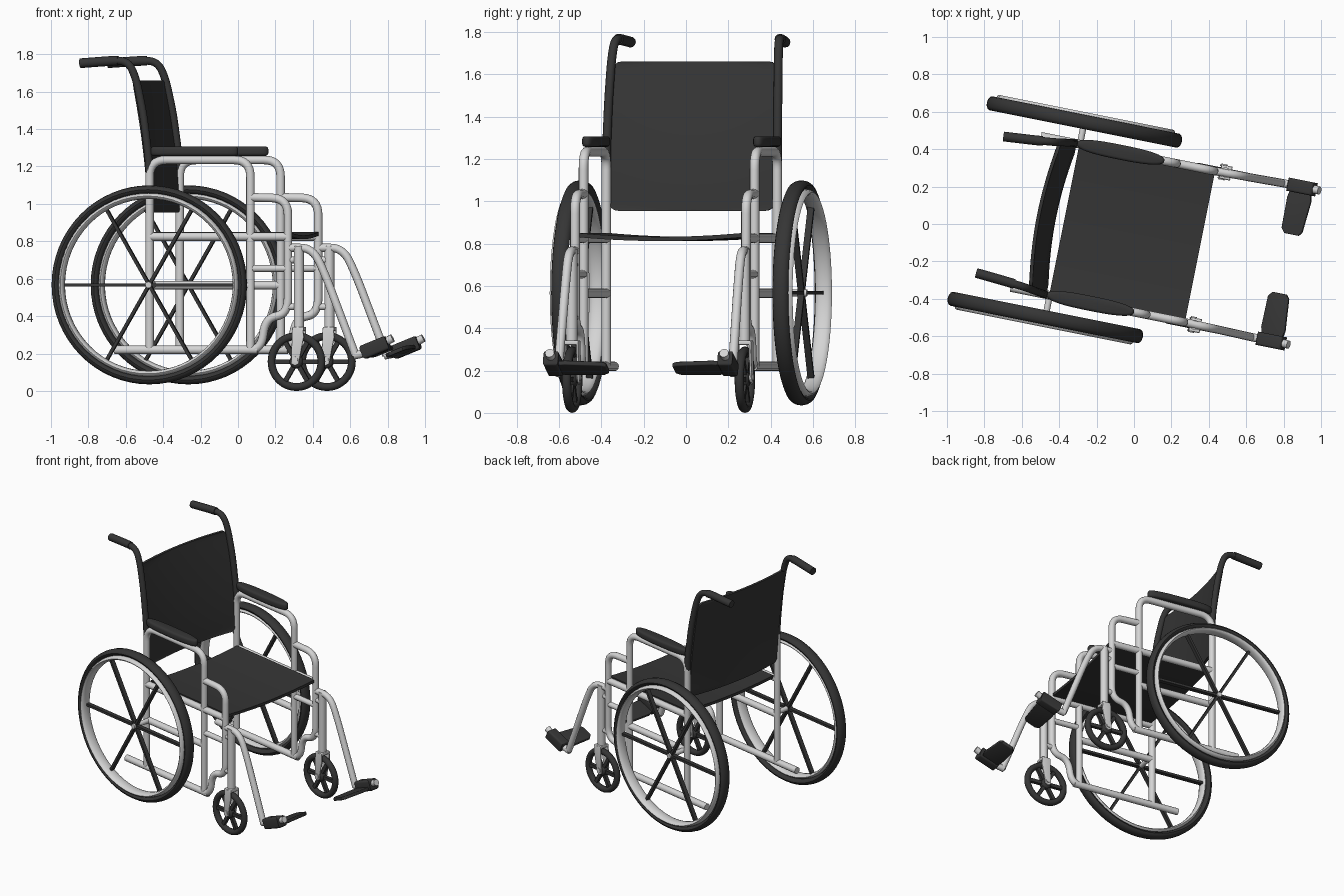
import bpy, bmesh
from math import sin, cos, pi, radians, sqrt
from mathutils import Matrix, Vector

cube = bpy.data.objects.get("Cube")
if cube:
    bpy.data.objects.remove(cube, do_unlink=True)


def material(name, c):
    m = bpy.data.materials.new(name)
    m.use_nodes = True
    m.diffuse_color = (c, c, c, 1)
    m.node_tree.nodes["Principled BSDF"].inputs["Base Color"].default_value = (c, c, c, 1)
    return m


DARK = material("charcoal", 0.036)
LIGHT = material("light grey metal", 0.66)

# The chair is built facing +x, then turned and shifted as a whole
PLACE = Matrix.Rotation(radians(-11.3), 4, 'Z') @ Matrix.Translation((0, -0.05, 0))


def add(name, mesh, mat, sides=True):
    """Place one centred object, or a left and right pair."""
    mesh.materials.clear()
    mesh.materials.append(mat)
    for side, word in ((1, "left_"), (-1, "right_")) if sides else ((1, ""),):
        me = mesh.copy()
        me.transform(PLACE @ Matrix.Diagonal((1, side, 1, 1)))
        if side < 0:
            me.flip_normals()
        me.shade_smooth()
        me.set_sharp_from_angle(angle=radians(40))
        bpy.context.collection.objects.link(bpy.data.objects.new(word + name, me))
    bpy.data.meshes.remove(mesh)


def to_mesh(bm):
    bmesh.ops.recalc_face_normals(bm, faces=bm.faces)
    me = bpy.data.meshes.new("part")
    bm.to_mesh(me)
    bm.free()
    return me


def rounded(points, r):
    """Replace the inner corners of a path with arcs."""
    p = [Vector(q) for q in points]
    out = [p[0]]
    for a, b, c in zip(p, p[1:], p[2:]):
        s = b + (a - b).normalized() * min(r, (a - b).length * 0.5)
        e = b + (c - b).normalized() * min(r, (c - b).length * 0.5)
        for i in range(9):
            t = i / 8
            out.append(s * (1 - t) ** 2 + b * 2 * t * (1 - t) + e * t * t)
    return out + [p[-1]]


def tube(name, points, radius, mat=LIGHT, bend=0.09):
    cu = bpy.data.curves.new("path", 'CURVE')
    cu.dimensions = '3D'
    cu.bevel_depth = radius
    cu.bevel_resolution = 4
    cu.use_fill_caps = True
    pts = rounded(points, bend)
    sp = cu.splines.new('POLY')
    sp.points.add(len(pts) - 1)
    for s, q in zip(sp.points, pts):
        s.co = (*q, 1)
    ob = bpy.data.objects.new("path", cu)
    bpy.context.collection.objects.link(ob)
    dg = bpy.context.evaluated_depsgraph_get()
    me = bpy.data.meshes.new_from_object(ob.evaluated_get(dg))
    bpy.data.objects.remove(ob, do_unlink=True)
    add(name, me, mat)


def side_tube(name, w, uz, radius=0.023, **kw):
    tube(name, [(u, w, z) for u, z in uz], radius, **kw)


def ring(name, centre, r, dr, a0, a1, mat, n=64, k=12):
    """Ring around the wheel axis with an oval section from a0 to a1."""
    bm = bmesh.new()
    mid, half = (a0 + a1) / 2, (a1 - a0) / 2
    grid = []
    for i in range(n):
        t = 2 * pi * i / n
        row = []
        for j in range(k):
            s = 2 * pi * j / k
            q = r + dr * cos(s)
            row.append(bm.verts.new(Vector(centre) + Vector((q * cos(t), mid + half * sin(s), q * sin(t)))))
        grid.append(row)
    for i in range(n):
        for j in range(k):
            i2, j2 = (i + 1) % n, (j + 1) % k
            bm.faces.new((grid[i][j], grid[i2][j], grid[i2][j2], grid[i][j2]))
    add(name, to_mesh(bm), mat)


def spokes(name, centre, r, width, depth, mat):
    bm = bmesh.new()
    for i in range(3):
        m = Matrix.Translation(centre) @ Matrix.Rotation(i * pi / 3, 4, 'Y') @ Matrix.Diagonal((2 * r, depth, width, 1))
        bmesh.ops.create_cube(bm, size=1, matrix=m)
    add(name, to_mesh(bm), mat)


def slab(name, outline, thick, bevel, matrix, mat, sides=True):
    """Flat outline with thickness and softened edges."""
    bm = bmesh.new()
    base = bm.faces.new([bm.verts.new((x, y, -thick / 2)) for x, y in outline])
    res = bmesh.ops.extrude_face_region(bm, geom=[base])
    top = [v for v in res["geom"] if isinstance(v, bmesh.types.BMVert)]
    bmesh.ops.translate(bm, verts=top, vec=(0, 0, thick))
    rims = [e for e in bm.edges if abs(e.verts[0].co.z - e.verts[1].co.z) < 1e-5]
    bmesh.ops.bevel(bm, geom=rims, offset=bevel, segments=3, affect='EDGES', profile=0.5)
    bm.transform(matrix)
    add(name, to_mesh(bm), mat, sides)


def panel(name, rows, cols, func, offset, mat):
    """Two-sided cloth sheet; func maps row, column in 0..1 to a point."""
    bm = bmesh.new()
    g = [[bm.verts.new(func(i / rows, j / cols)) for j in range(cols + 1)] for i in range(rows + 1)]
    for a, b in zip(g, g[1:]):
        for j in range(cols):
            bm.faces.new((a[j], a[j + 1], b[j + 1], b[j]))
    res = bmesh.ops.extrude_face_region(bm, geom=bm.faces[:])
    bmesh.ops.translate(bm, verts=[v for v in res["geom"] if isinstance(v, bmesh.types.BMVert)], vec=offset)
    add(name, to_mesh(bm), mat, sides=False)


W = 0.412  # half width of the frame

# Side frame
side_tube("arm_frame", W, [(-0.39, 0.22), (-0.39, 1.235), (0.16, 1.235), (0.16, 0.22)])
side_tube("front_frame", W, [(0.16, 1.035), (0.365, 1.03), (0.365, 0.41), (0.24, 0.39), (0.22, 0.22), (0.1, 0.22)])
side_tube("lower_rail", W, [(-0.58, 0.22), (0.2, 0.22)])
side_tube("seat_rail", W, [(-0.39, 0.825), (0.365, 0.825)])
side_tube("middle_rail", W, [(-0.39, 0.565), (0.16, 0.565)])
side_tube("short_rail", W, [(0.16, 0.655), (0.365, 0.655)], radius=0.019)
for z in (0.45, 0.7):
    side_tube("stem_bracket", W, [(0.365, z), (0.425, z)], radius=0.018)

# Back posts and push handles
tube("back_post", [(-0.39, W, 1.13), (-0.395, W, 1.25), (-0.425, 0.408, 1.48), (-0.465, 0.402, 1.67),
                   (-0.51, 0.395, 1.765), (-0.62, 0.385, 1.765)], 0.021, DARK, bend=0.07)
tube("handle_grip", [(-0.565, 0.39, 1.765), (-0.6, 0.386, 1.765), (-0.775, 0.372, 1.752)], 0.026, DARK)

# Arm pads, oval with blunt ends
oval = []
for i in range(40):
    t = 2 * pi * i / 40
    c, s = cos(t), sin(t)
    oval.append((0.238 * abs(c) ** 0.75 * (1 if c > 0 else -1), 0.04 * abs(s) ** 0.75 * (1 if s > 0 else -1)))
slab("arm_pad", oval, 0.05, 0.015, Matrix.Translation((-0.145, W, 1.282)), DARK)

# Seat and back cloth
panel("seat", 8, 16, lambda i, j: (-0.37 + 0.74 * i, 0.79 * (j - 0.5),
                                   0.812 + 0.018 * (2 * j - 1) ** 2), (0, 0, 0.02), DARK)


def back_point(i, j):
    t = 0.5 - 0.5 * cos(pi * i)
    z = 0.955 + 0.705 * t
    r = 0.045
    d = min(r, z - 0.955, 1.66 - z)
    half = 0.4 - r + sqrt(max(0, r * r - (r - d) ** 2))
    bow = 0.03 * (1 - (2 * j - 1) ** 2)
    return (-0.385 - 0.085 * t ** 1.6 - bow, half * (2 * j - 1), z)


panel("backrest", 24, 16, back_point, (-0.018, 0, 0), DARK)

# Large rear wheels
HUB = (-0.367, 0.533, 0.567)
ring("rear_tyre", HUB, 0.509, 0.023, -0.038, 0.038, DARK)
ring("rear_rim", HUB, 0.475, 0.016, -0.028, 0.052, LIGHT)
spokes("rear_spokes", HUB, 0.472, 0.017, 0.03, DARK)
tube("rear_axle", [(HUB[0], 0.4, HUB[2]), (HUB[0], 0.56, HUB[2])], 0.017)

# Front casters with stem and fork
CASTER = (0.412, 0.416, 0.157)
ring("caster_tyre", CASTER, 0.136, 0.021, -0.022, 0.022, DARK, n=48)
spokes("caster_spokes", CASTER, 0.13, 0.024, 0.024, DARK)
ring("caster_hub", CASTER, 0.02, 0.018, -0.024, 0.024, DARK, n=24)
tube("caster_axle", [(CASTER[0], 0.373, 0.167), (CASTER[0], 0.459, 0.167)], 0.016)
side_tube("caster_stem", CASTER[1], [(0.425, 0.33), (0.425, 0.775)], radius=0.027)
FORK = [(-0.022, -0.02), (0.0, -0.03), (0.018, -0.02), (0.046, 0.12), (0.044, 0.172), (-0.016, 0.172)]
for a in (-0.033, 0.033):
    m = Matrix.Translation((CASTER[0], CASTER[1] + a, 0.165)) @ Matrix.Rotation(pi / 2, 4, 'X')
    slab("fork_blade", FORK, 0.01, 0.002, m, LIGHT)
CROWN = [(-0.03, -0.037), (0.03, -0.037), (0.03, 0.037), (-0.03, 0.037)]
slab("fork_crown", CROWN, 0.022, 0.006, Matrix.Translation((0.427, CASTER[1], 0.332)), LIGHT)

# Leg hangers, foot blocks and footplates
tube("leg_hanger", [(0.365, W, 0.765), (0.5, 0.415, 0.765), (0.57, 0.416, 0.62), (0.735, 0.42, 0.19)], 0.022, bend=0.1)
tube("foot_tube", [(0.725, 0.42, 0.19), (0.78, 0.42, 0.2), (0.937, 0.42, 0.283)], 0.022, bend=0.04)
TILT = Matrix.Rotation(radians(-22), 4, 'Y')
BLOCK = [(-0.075, -0.036), (0.075, -0.036), (0.075, 0.036), (-0.075, 0.036)]
slab("foot_block", BLOCK, 0.075, 0.014, Matrix.Translation((0.842, 0.42, 0.232)) @ TILT, DARK)
PLATE = [(-0.07, 0.19), (-0.067, 0.02), (-0.045, -0.005), (0.035, -0.005), (0.052, 0.015), (0.068, 0.19), (0.06, 0.23), (-0.06, 0.23)]
slab("footplate", PLATE, 0.022, 0.005, Matrix.Translation((0.842, 0.165, 0.213)) @ TILT, DARK)
